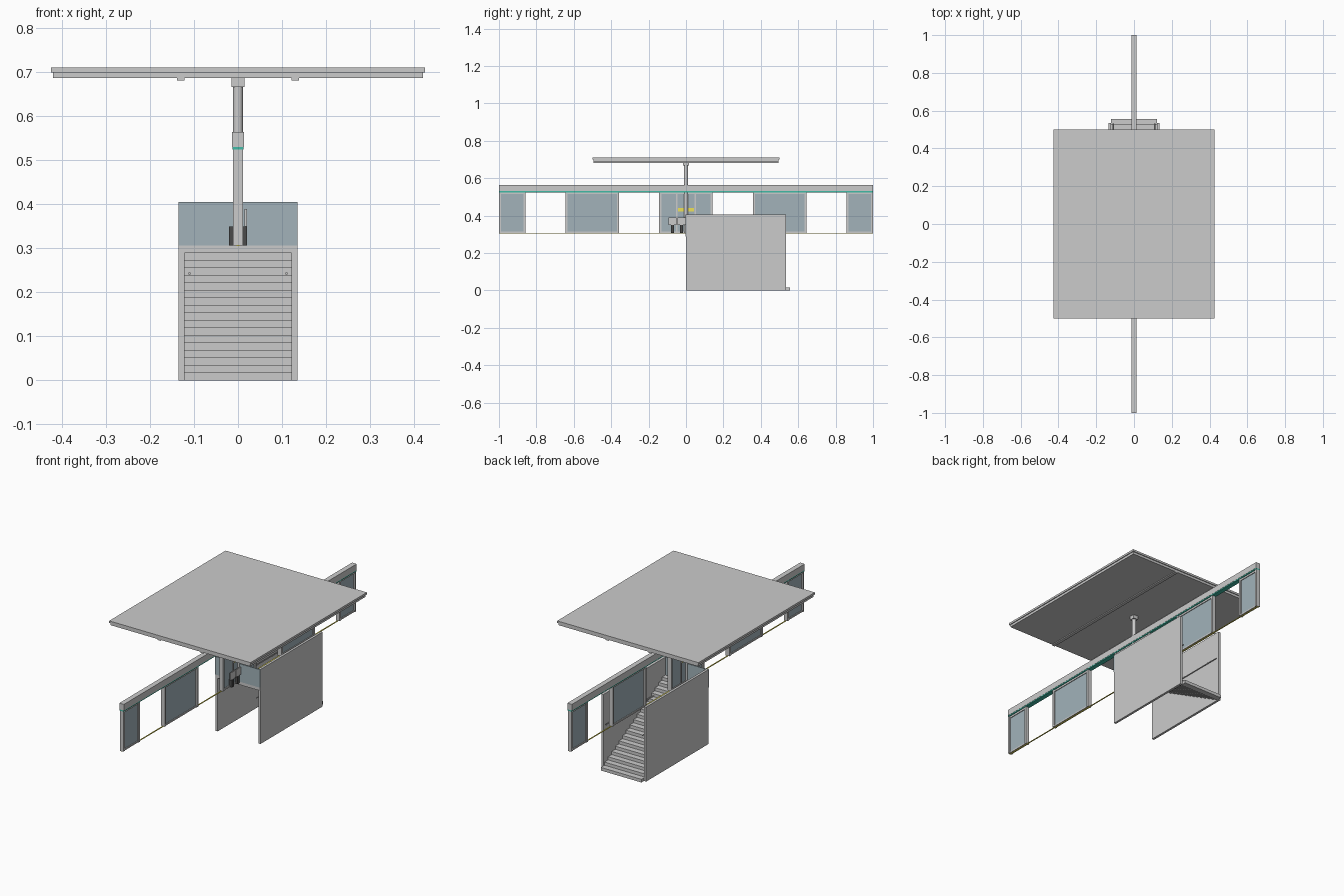
import bpy, math

if "Cube" in bpy.data.objects:
    bpy.data.objects.remove(bpy.data.objects["Cube"])


def mat(name, c):
    m = bpy.data.materials.new(name)
    m.diffuse_color = (*c, 1)
    m.use_nodes = True
    m.node_tree.nodes["Principled BSDF"].inputs["Base Color"].default_value = m.diffuse_color
    return m


GLASS = mat("glass_blue", (0.36, 0.45, 0.49))
TEAL = mat("teal", (0.05, 0.5, 0.38))
YELLOW = mat("yellow", (0.85, 0.75, 0.1))
DARK = mat("dark_grey", (0.07, 0.07, 0.07))


def box(name, x0, x1, y0, y1, z0, z1, m=None):
    v = [(x, y, z) for x in (x0, x1) for y in (y0, y1) for z in (z0, z1)]
    f = [(0, 1, 3, 2), (4, 6, 7, 5), (0, 4, 5, 1), (2, 3, 7, 6), (0, 2, 6, 4), (1, 5, 7, 3)]
    me = bpy.data.meshes.new(name)
    me.from_pydata(v, [], f)
    o = bpy.data.objects.new(name, me)
    bpy.context.collection.objects.link(o)
    if m:
        me.materials.append(m)
    return o


def rod(name, r, length, loc, rot=(0, 0, 0), sides=24):
    bpy.ops.mesh.primitive_cylinder_add(vertices=sides, radius=r, depth=length, location=loc, rotation=rot)
    o = bpy.context.object
    o.name = name
    bpy.ops.object.shade_smooth_by_angle()
    return o


FLOOR, HEAD = 0.307, 0.525

# Roof: overhanging top sheet, slab, and two light strips
box("roof_top", -.425, .425, -.5, .5, .70, .711)
box("roof_slab", -.42, .42, -.495, .495, .687, .70)
for s in (-1, 1):
    box("roof_light_strip", s * .13 - .009, s * .13 + .009, -.495, .495, .682, .687)

# Column with capital
rod("column", .0115, .67 - FLOOR, (0, 0, (.67 + FLOOR) / 2))
box("column_capital", -.015, .015, -.015, .015, .667, .687)

# Header beam, teal strip and threshold line
box("header_beam", -.0137, .0137, -1, 1, .531, .565)
box("header_stripe", -.0125, .0125, -1, 1, HEAD, .531, TEAL)
box("threshold_line", -.003, .003, -1, 1, .305, .308, YELLOW)


def screen_panel(y0, y1):
    box("screen_glass", -.004, .004, y0 + .006, y1 - .006, FLOOR + .004, HEAD - .006, GLASS)
    for y in (y0, y1 - .012):
        box("screen_post", -.011, .011, y, y + .012, FLOOR, HEAD)
    box("screen_sill", -.008, .008, y0, y1, FLOOR, FLOOR + .008)
    box("screen_top_rail", -.008, .008, y0, y1, HEAD - .01, HEAD)


# Platform screen panels
for a, b in ((-1, -.857), (-.645, -.357), (-.144, .142), (.357, .645), (.857, 1)):
    screen_panel(a, b)

# Central emergency doors: extra posts and yellow push bars
for s in (-1, 1):
    box("door_post", -.009, .009, s * .05 - .004, s * .05 + .004, FLOOR, HEAD)
    box("door_push_bar", -.008, .008, s * .027 - .017, s * .027 + .017, .423, .44, YELLOW)

# Two seats beside the column
for y in (-.073, -.025):
    box("seat_back", .015, .02, y - .021, y + .021, .35, .39)
    box("seat_base", -.02, .02, y - .008, y + .008, FLOOR, .35, DARK)

# Stairwell side walls and handrails
for s in (-1, 1):
    x0, x1 = sorted((s * .122, s * .135))
    box("stair_wall", x0, x1, 0, .535, 0, .405)
    rod("handrail", .003, .53, (s * .11, .267, .243), (math.pi / 2, 0, 0), 12)

# End glass and landing edge
box("end_glass", -.135, .135, -.003, .003, FLOOR, .405, GLASS)
box("landing", -.135, .135, -.002, .031, .29, FLOOR)

# Stair treads
N, RISE, RUN = 17, .29 / 17, .031
for i in range(N):
    y1 = .557 - i * RUN
    box("stair_step", -.122, .122, y1 - RUN - .002, y1, i * RISE, (i + 1) * RISE)
